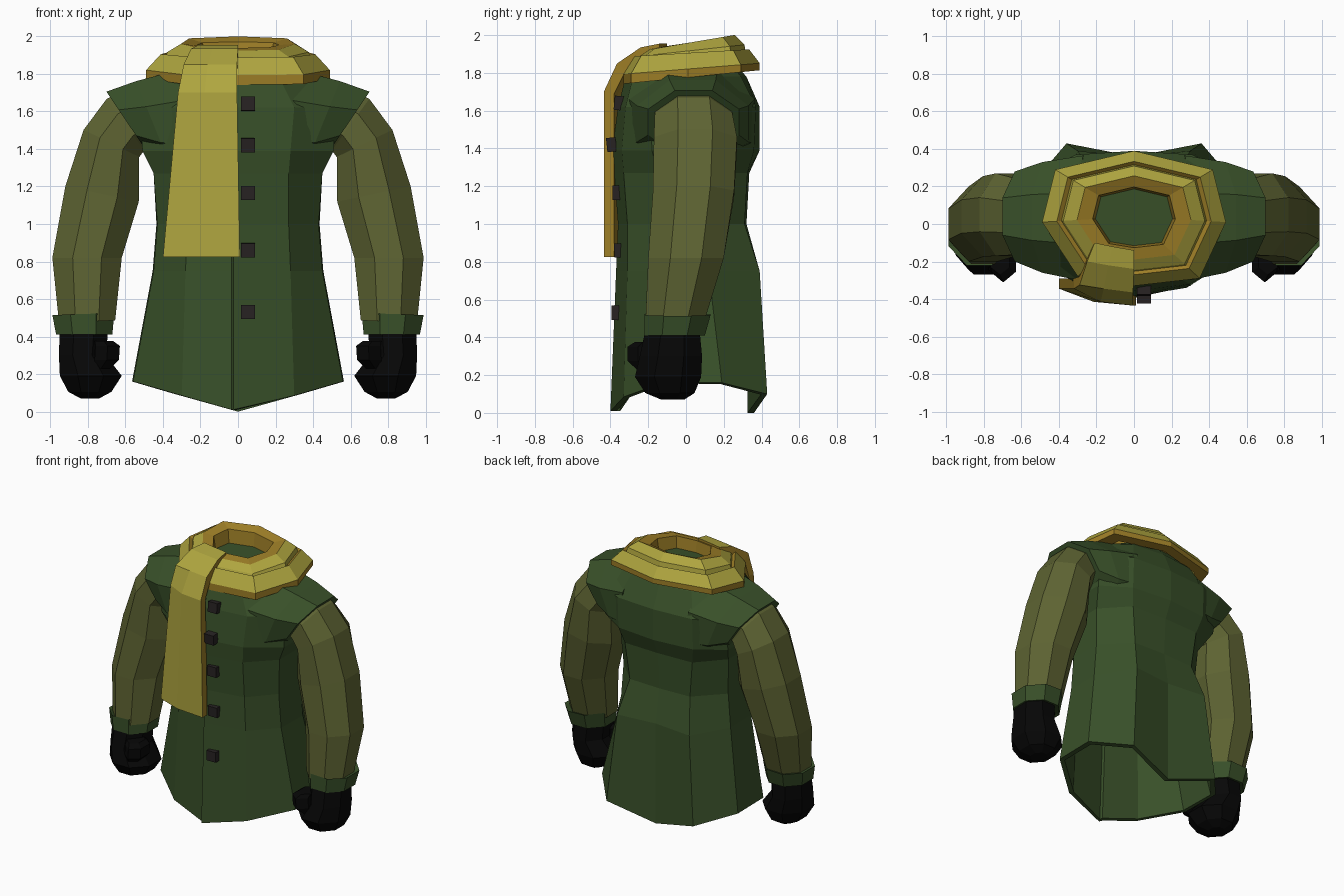
import bpy, bmesh, math
from mathutils import Vector

if "Cube" in bpy.data.objects:
    bpy.data.objects.remove(bpy.data.objects["Cube"])


def material(name, rgb):
    m = bpy.data.materials.new(name)
    m.diffuse_color = (*rgb, 1)
    m.use_nodes = True
    m.node_tree.nodes["Principled BSDF"].inputs["Base Color"].default_value = m.diffuse_color
    return m


GREEN = material("coat_green", (0.04, 0.08, 0.022))
OLIVE = material("sleeve_olive", (0.11, 0.125, 0.032))
YELLOW = material("scarf_yellow", (0.43, 0.38, 0.05))
OCHRE = material("scarf_shade", (0.34, 0.21, 0.02))
BLACK = material("glove_black", (0.002, 0.002, 0.002))
BUTTON = material("button_dark", (0.02, 0.016, 0.016))


def loft(name, rings, mat, cap_start=True, cap_end=True, mirror=False):
    """Skin a list of closed rings; optionally mirror across x."""
    bm = bmesh.new()
    vs = [[bm.verts.new(p) for p in r] for r in rings]
    n = len(rings[0])
    for a, b in zip(vs, vs[1:]):
        for i in range(n):
            j = (i + 1) % n
            bm.faces.new((a[i], a[j], b[j], b[i]))
    if cap_start:
        bm.faces.new(vs[0][::-1])
    if cap_end:
        bm.faces.new(vs[-1])
    bmesh.ops.recalc_face_normals(bm, faces=bm.faces)
    me = bpy.data.meshes.new(name)
    bm.to_mesh(me)
    bm.free()
    me.materials.append(mat)
    ob = bpy.data.objects.new(name, me)
    bpy.context.collection.objects.link(ob)
    if mirror:
        md = ob.modifiers.new("Mirror", "MIRROR")
        md.use_mirror_merge = False
    return ob


def oval(cx, cy, cz, tilt, rx, ry, n=8):
    """Flat-sided ring around a centre, tilted about the y axis."""
    t, k = math.radians(tilt), 1 / math.cos(math.pi / n)
    out = []
    for i in range(n):
        a = 2 * math.pi * (i + 0.5) / n
        u, v = rx * k * math.cos(a), ry * k * math.sin(a)
        out.append(Vector((cx + u * math.cos(t), cy + v, cz + u * math.sin(t))))
    return out


def box(name, loc, size, mat, rot=0.0):
    """Box turned about the x axis."""
    x, y, z = (s / 2 for s in size)
    c, s = math.cos(rot), math.sin(rot)
    rings = []
    for h in (-z, z):
        rings.append([(loc[0] + a, loc[1] + b * c - h * s, loc[2] + b * s + h * c)
                      for a, b in ((-x, -y), (x, -y), (x, y), (-x, y))])
    return loft(name, rings, mat)


# Coat body: right-half sections (front centre to back centre), mirrored, with a front overlap step
levels = [
    (0.75, [(0, -.37), (.28, -.31), (.45, -.13), (.455, .12), (.30, .39), (0, .36)]),
    (1.00, [(0, -.36), (.27, -.31), (.43, -.13), (.435, .12), (.25, .31), (0, .32)]),
    (1.27, [(0, -.38), (.27, -.33), (.45, -.15), (.45, .14), (.28, .325), (0, .335)]),
    (1.39, [(0, -.39), (.28, -.34), (.51, -.18), (.51, .23), (.31, .36), (0, .39)]),
    (1.62, [(0, -.36), (.30, -.32), (.52, -.19), (.52, .27), (.31, .37), (0, .39)]),
    (1.78, [(0, -.32), (.22, -.28), (.40, -.12), (.40, .17), (.25, .29), (0, .32)]),
    (1.87, [(0, -.2), (.14, -.17), (.22, -.06), (.22, .13), (.15, .22), (0, .24)]),
]
hem = [(0, -.40, .01), (.30, -.33, .085), (.56, -.12, .16),
       (.565, .19, .16), (.36, .43, .10), (0, .36, .0)]
sections = [hem] + [[(x, y, z) for x, y in pts] for z, pts in levels]
rings = []
for s in sections:
    f = s[0]
    left = [(-x, y, z) for x, y, z in s[4:0:-1]]
    rings.append([(-.025, f[1], f[2])] + s[1:] + left + [(-.035, f[1] + .025, f[2])])
coat = loft("coat_body", rings, GREEN, False, False)
sol = coat.modifiers.new("Thickness", "SOLIDIFY")
sol.thickness = 0.035
sol.offset = -1

# Shoulder yokes
loft("coat_shoulders", [oval(.26, .03, 1.545, 84, .285, .335),
                        oval(.45, .035, 1.53, 68, .25, .295),
                        oval(.59, .04, 1.54, 56, .20, .24)], GREEN, mirror=True)

# Sleeves
loft("sleeves", [oval(.56, .04, 1.55, 57, .17, .20),
                 oval(.60, .04, 1.53, 54, .17, .205),
                 oval(.675, .05, 1.43, 26, .165, .22),
                 oval(.725, .04, 1.16, 12, .20, .215),
                 oval(.805, .0, .82, 0, .185, .20),
                 oval(.805, -.06, .48, -2, .15, .155)], OLIVE, mirror=True)

# Cuffs
loft("cuffs", [oval(.82, -.06, .50, 0, .13, .14),
               oval(.825, -.045, .52, -2, .165, .175),
               oval(.82, -.06, .41, 0, .15, .16),
               oval(.82, -.06, .42, 0, .12, .13)], GREEN, mirror=True)

# Gloves with thumbs
loft("gloves", [oval(.82, -.07, .46, 0, .13, .14),
                oval(.83, -.08, .30, 0, .125, .165),
                oval(.785, -.095, .19, 0, .165, .175),
                oval(.79, -.085, .105, 0, .115, .13),
                oval(.79, -.07, .07, 0, .05, .06)], BLACK, mirror=True)
loft("thumbs", [oval(.715, -.19, .375, 0, .05, .07, 6),
                oval(.695, -.20, .35, 0, .065, .095, 6),
                oval(.70, -.20, .275, 0, .065, .095, 6),
                oval(.73, -.18, .23, 0, .05, .07, 6)], BLACK, mirror=True)

# Buttons
for i, (y, z, r) in enumerate([(-.355, 1.64, -.1), (-.395, 1.42, .1), (-.365, 1.165, 0),
                               (-.355, .86, .05), (-.37, .53, 0)]):
    box(f"button_{i + 1}", (.053, y, z), (.075, .05, .075), BUTTON, r)

# Scarf wraps: one outline scaled through (scale, height, slope) steps
outline = [(0, -.33), (.35, -.29), (.49, .01), (.42, .29),
           (0, .39), (-.42, .29), (-.49, .01), (-.30, -.28)]
steps = [(.80, 1.775, .1), (1, 1.775, .1), (1, 1.82, .08), (.84, 1.905, .06), (.79, 1.89, .06),
         (.77, 1.915, .11), (.62, 1.957, .17), (.45, 1.952, .1), (.42, 1.86, .05)]
wrap = loft("scarf_wraps", [[(x * k, .04 + (y - .04) * k, h + m * (.04 + (y - .04) * k))
                             for x, y in outline] for k, h, m in steps], YELLOW, False, True)
wrap.data.materials.append(OCHRE)
wrap.data.materials.append(GREEN)
for p in wrap.data.polygons:
    row = p.index // len(outline)
    p.material_index = 2 if row == 8 else 1 if row in (0, 1, 3, 6, 7) else 0

# Hanging scarf end: rows of (height, left x, right x, front y, thickness y, thickness z)
tail = []
for z, xl, xr, y, dy, dz in [(.825, -.40, .01, -.435, .055, 0), (1.70, -.32, -.005, -.435, .055, -.01),
                             (1.85, -.29, -.005, -.365, .045, -.04), (1.935, -.25, .0, -.24, .02, -.06),
                             (1.955, -.21, .0, -.14, .0, -.06)]:
    xm = xl + (xr - xl) * .45
    slant = .09 if z < 1.8 else .04
    front = [(xl, y + slant, z), (xm, y + .02, z), (xr, y, z)]
    tail.append(front + [(a, b + dy, c + dz) for a, b, c in front[::-1]])
end = loft("scarf_tail", tail, YELLOW)
end.data.materials.append(OCHRE)
for p in end.data.polygons:
    if p.index >= 24 or p.index % 6 > 1:
        p.material_index = 1
